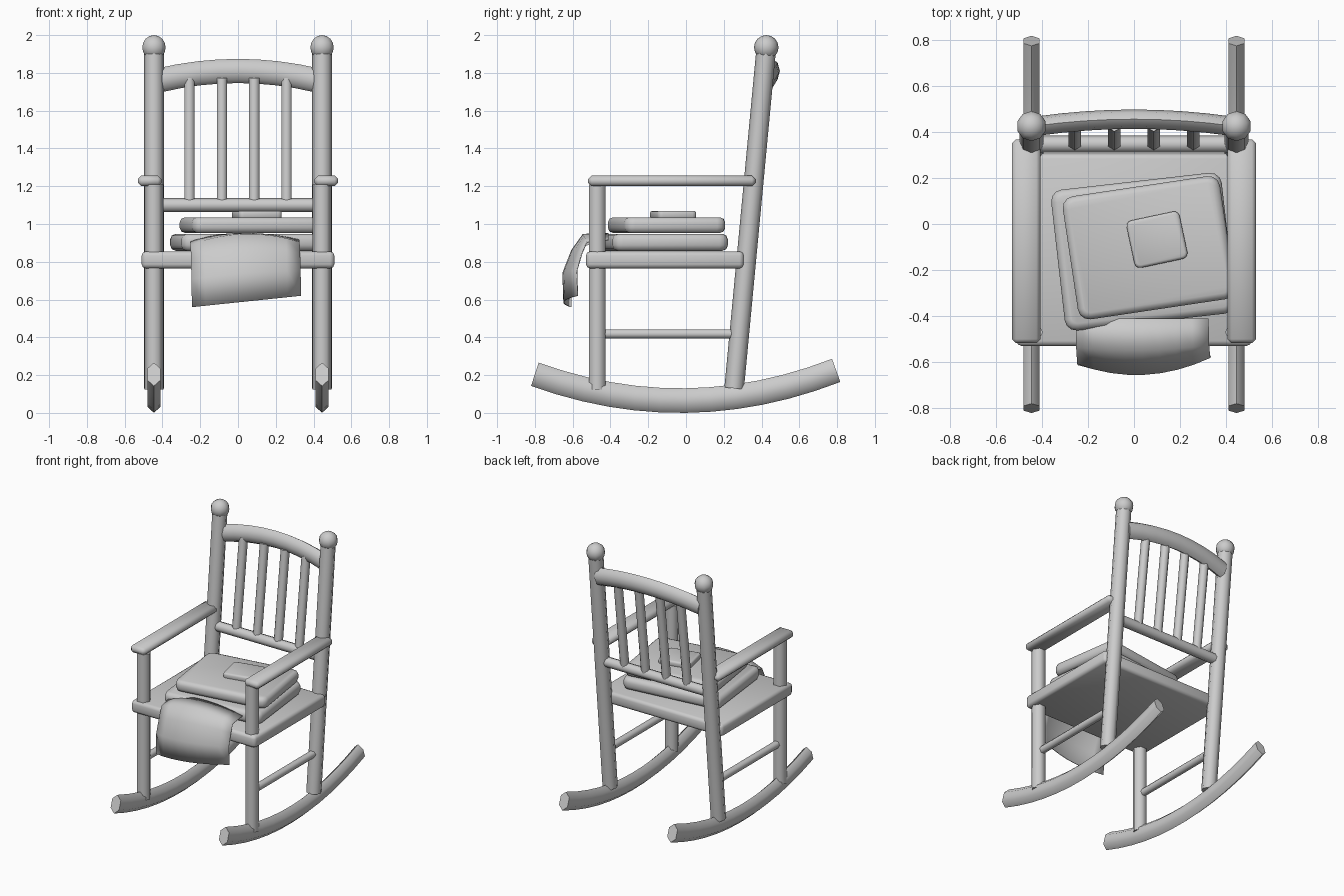
import bpy, bmesh, math
from mathutils import Vector, Matrix

if "Cube" in bpy.data.objects:
    bpy.data.objects.remove(bpy.data.objects["Cube"])


def finish(name, bm, angle=50):
    bmesh.ops.recalc_face_normals(bm, faces=bm.faces)
    me = bpy.data.meshes.new(name)
    bm.to_mesh(me)
    bm.free()
    ob = bpy.data.objects.new(name, me)
    bpy.context.collection.objects.link(ob)
    bpy.ops.object.select_all(action='DESELECT')
    ob.select_set(True)
    bpy.context.view_layer.objects.active = ob
    bpy.ops.object.shade_smooth_by_angle(angle=math.radians(angle))
    return ob


def sweep(name, pts, n, ru, rv, ref, phase=0.0):
    """Elliptical n-sided tube along pts; ref is the direction of radius ru."""
    bm = bmesh.new()
    pts = [Vector(p) for p in pts]
    rings = []
    for i, p in enumerate(pts):
        t = (pts[min(i + 1, len(pts) - 1)] - pts[max(i - 1, 0)]).normalized()
        u = Vector(ref)
        u = (u - t * u.dot(t)).normalized()
        v = t.cross(u)
        rings.append([bm.verts.new(p + u * ru * math.cos(a) + v * rv * math.sin(a))
                      for a in (phase + 2 * math.pi * k / n for k in range(n))])
    for a, b in zip(rings, rings[1:]):
        for k in range(n):
            bm.faces.new((a[k], a[(k + 1) % n], b[(k + 1) % n], b[k]))
    bm.faces.new(rings[0])
    bm.faces.new(rings[-1])
    return finish(name, bm, 62)


def box(name, center, size, bevel, segs=1, rot=0.0, corner=0.0):
    """Box with optional rounded vertical corners and bevelled rims."""
    bm = bmesh.new()
    bmesh.ops.create_cube(bm, size=1)
    bmesh.ops.scale(bm, vec=size, verts=bm.verts)
    if corner:
        up = [e for e in bm.edges if abs(e.verts[0].co.z - e.verts[1].co.z) > 1e-4]
        bmesh.ops.bevel(bm, geom=up, offset=corner, segments=3, profile=0.5, affect='EDGES')
        rim = [e for e in bm.edges if abs(e.verts[0].co.z - e.verts[1].co.z) < 1e-4]
    else:
        rim = bm.edges[:]
    bmesh.ops.bevel(bm, geom=rim, offset=bevel, segments=segs, profile=0.5, affect='EDGES')
    bm.transform(Matrix.Translation(center) @ Matrix.Rotation(math.radians(rot), 4, 'Z'))
    return finish(name, bm)


def back_y(z):
    """Depth of the raked back at a height."""
    return 0.255 + 0.17 * (z - 0.13) / 1.8


X = (1, 0, 0)
Y = (0, 1, 0)
PX = 0.445

for s, side in ((-1, "left"), (1, "right")):
    x = s * PX
    # curved rocker
    ys = [-0.80 + 1.595 * i / 12 for i in range(13)]
    sweep(f"rocker_{side}", [(x, y, 0.065 + 0.235 * (y + 0.03) ** 2) for y in ys],
          6, 0.04, 0.065, X, math.pi / 2)
    # posts and knob
    sweep(f"front_post_{side}", [(x, -0.47, 0.125), (x, -0.47, 1.21)], 6, 0.05, 0.05, X)
    sweep(f"back_post_{side}", [(x, back_y(0.13), 0.13), (x, back_y(1.92), 1.92)],
          8, 0.052, 0.052, X)
    bm = bmesh.new()
    bmesh.ops.create_uvsphere(bm, u_segments=10, v_segments=8, radius=0.065)
    bm.transform(Matrix.Translation((x, 0.425, 1.935)))
    finish(f"post_knob_{side}", bm, 60)
    # arm and side stretcher
    box(f"arm_{side}", (s * 0.468, -0.075, 1.228), (0.124, 0.885, 0.056), 0.018)
    sweep(f"side_stretcher_{side}", [(x, -0.45, 0.418), (x, 0.27, 0.418)],
          6, 0.027, 0.027, X)

# seat board
box("seat", (0, -0.112, 0.81), (1.02, 0.835, 0.09), 0.022, 2)

# back rails and spindles
sweep("lower_back_rail", [(-0.42, back_y(1.1), 1.1), (0.42, back_y(1.1), 1.1)],
      8, 0.037, 0.037, Y)
arc = [-1 + i / 4 for i in range(9)]
sweep("top_back_rail", [(0.42 * t, 0.455 - 0.03 * t * t, 1.81 - 0.05 * t * t) for t in arc],
      8, 0.042, 0.064, Y)
for i in range(4):
    x = -0.257 + i * 0.1715
    sweep(f"back_spindle_{i + 1}", [(x, 0.35, 1.11), (x, 0.432, 1.77)],
          6, 0.031, 0.031, X, math.pi / 6)

# stacked cushions and small top pad
box("lower_cushion", (0.04, -0.12, 0.903), (0.745, 0.615, 0.09), 0.03, 2, 6.5, 0.05)
box("upper_cushion", (0.065, -0.103, 0.994), (0.69, 0.54, 0.083), 0.028, 2, 8.5, 0.05)
box("small_pad", (0.1, -0.068, 1.048), (0.235, 0.21, 0.044), 0.012, 2, 12, 0.025)

# draped cloth: side profile bulged outward across its width
profile = [(-0.41, 0.915, 0, 0.035), (-0.53, 0.895, -0.015, 0.05), (-0.56, 0.83, -0.045, 0.03),
           (-0.592, 0.73, -0.06, 0.01), (-0.592, 0.59, -0.053, 0.0)]
bm = bmesh.new()
cols = 9
grid = []
for j, (y, z, by, bz) in enumerate(profile):
    row = []
    for i in range(cols):
        t = -1 + 2 * i / (cols - 1)
        f = 1 - t * t
        k = j / 4
        row.append(bm.verts.new((0.035 + 0.288 * t + 0.01 * k,
                                 y + by * f + 0.018 * t * k,
                                 z + bz * f + 0.03 * t * k)))
    grid.append(row)
for a, b in zip(grid, grid[1:]):
    for i in range(cols - 1):
        bm.faces.new((a[i], a[i + 1], b[i + 1], b[i]))
cloth = finish("draped_cloth", bm, 60)
mod = cloth.modifiers.new("thickness", 'SOLIDIFY')
mod.thickness = 0.006
mod.offset = 0
